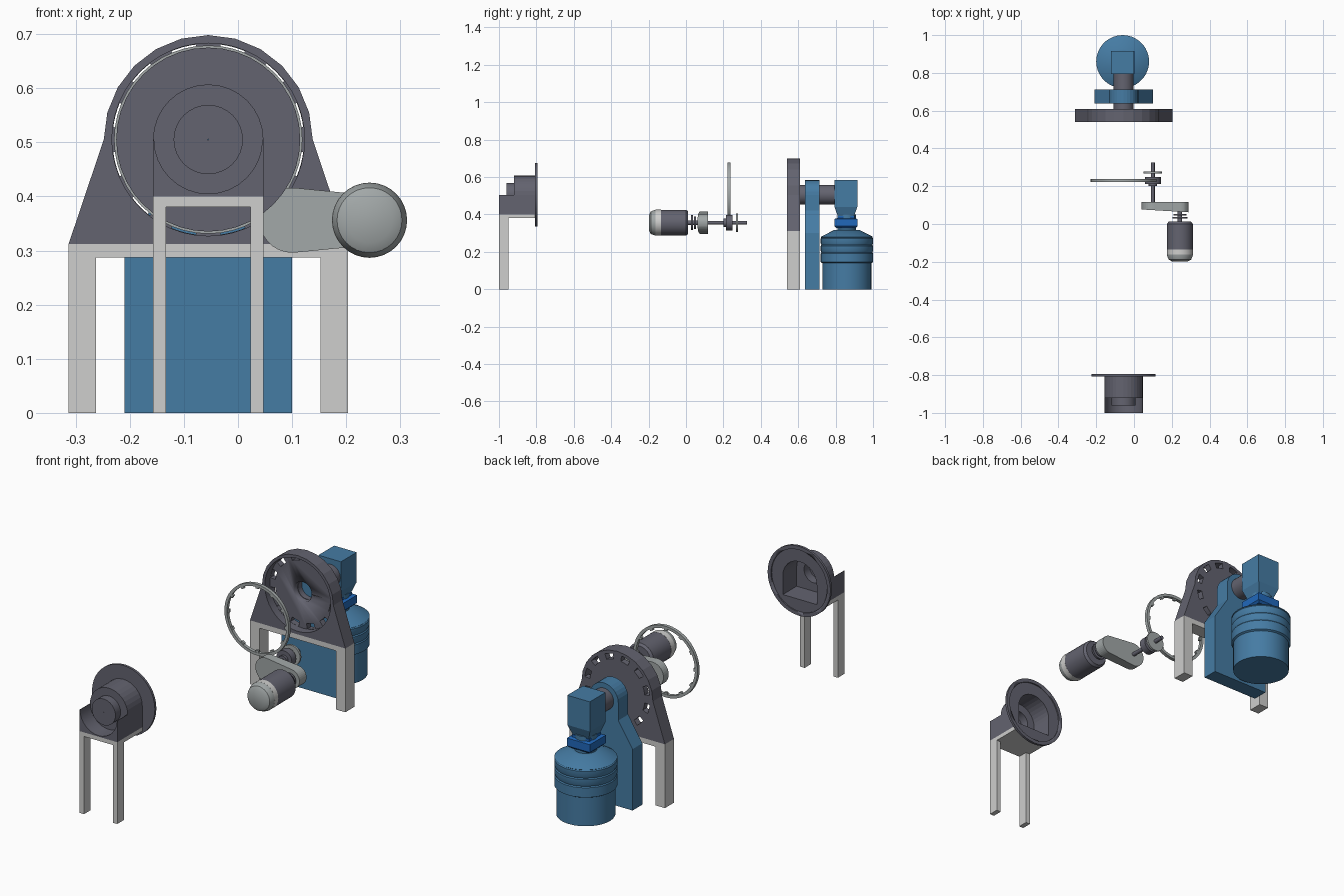
import bpy, bmesh, math
from math import sin, cos, pi, radians

if "Cube" in bpy.data.objects:
    bpy.data.objects.remove(bpy.data.objects["Cube"])


def material(name, rgb):
    m = bpy.data.materials.new(name)
    m.diffuse_color = (*rgb, 1)
    m.use_nodes = True
    m.node_tree.nodes["Principled BSDF"].inputs["Base Color"].default_value = m.diffuse_color
    return m


DARK = material("dark grey", (0.125, 0.125, 0.16))
LIGHT = material("light grey", (0.62, 0.62, 0.61))
STEEL = material("steel grey", (0.36, 0.39, 0.39))
BLUE = material("machine blue", (0.06, 0.20, 0.37))
BRIGHT = material("bright blue", (0.015, 0.14, 0.50))

CX, CZ = -0.055, 0.505      # main horizontal axis
MX, MY = -0.06, 0.86        # vertical motor axis


def finish(name, bm, mat, smooth=False):
    bmesh.ops.recalc_face_normals(bm, faces=bm.faces)
    me = bpy.data.meshes.new(name)
    bm.to_mesh(me)
    bm.free()
    me.materials.append(mat)
    ob = bpy.data.objects.new(name, me)
    bpy.context.collection.objects.link(ob)
    if smooth:
        bpy.ops.object.select_all(action='DESELECT')
        ob.select_set(True)
        bpy.context.view_layer.objects.active = ob
        bpy.ops.object.shade_smooth_by_angle(angle=radians(30))
    return ob


def prism(name, pts, y0, y1, mat):
    """Extrude an (x, z) outline along y; y0 may be a function of x."""
    f = y0 if callable(y0) else (lambda x: y0)
    bm = bmesh.new()
    a = [bm.verts.new((x, f(x), z)) for x, z in pts]
    b = [bm.verts.new((x, y1, z)) for x, z in pts]
    bm.faces.new(a)
    bm.faces.new(b)
    n = len(pts)
    for i in range(n):
        j = (i + 1) % n
        bm.faces.new((a[i], a[j], b[j], b[i]))
    return finish(name, bm, mat)


def box(name, x0, x1, y0, y1, z0, z1, mat):
    return prism(name, [(x0, z0), (x1, z0), (x1, z1), (x0, z1)], y0, y1, mat)


def lathe(name, c, prof, mat, axis='y', n=32, closed=False):
    """Spin (radius, position) points about an axis through c."""
    bm = bmesh.new()
    rings = []
    for r, t in prof:
        ring = []
        for i in range(n):
            u, v = r * cos(2 * pi * i / n), r * sin(2 * pi * i / n)
            p = (c[0] + u, t, c[1] + v) if axis == 'y' else (c[0] + u, c[1] + v, t)
            ring.append(bm.verts.new(p))
        rings.append(ring)
    pairs = list(zip(rings, rings[1:]))
    if closed:
        pairs.append((rings[-1], rings[0]))
    else:
        bm.faces.new(rings[0])
        bm.faces.new(rings[-1])
    for a, b in pairs:
        for i in range(n):
            j = (i + 1) % n
            bm.faces.new((a[i], a[j], b[j], b[i]))
    return finish(name, bm, mat, True)


def cyl(name, c, r, y0, y1, mat, n=32):
    return lathe(name, c, [(r, y0), (r, y1)], mat, n=n)


def tube(name, c, r0, r1, y0, y1, mat, n=32):
    return lathe(name, c, [(r0, y0), (r1, y0), (r1, y1), (r0, y1)], mat, n=n, closed=True)


def arc(cx, cz, r, a0, a1, n):
    return [(cx + r * cos(radians(a0 + (a1 - a0) * i / n)),
             cz + r * sin(radians(a0 + (a1 - a0) * i / n))) for i in range(n + 1)]


def cut(ob, *cutters):
    for c in cutters:
        m = ob.modifiers.new("cut", 'BOOLEAN')
        m.operation, m.solver, m.object = 'DIFFERENCE', 'EXACT', c
        bpy.context.view_layer.objects.active = ob
        bpy.ops.object.modifier_apply(modifier=m.name)
        bpy.data.objects.remove(c)


def sector(r0, r1, mid, width, n=4):
    """Outline of a ring sector about the main axis."""
    return (arc(CX, CZ, r1, mid - width / 2, mid + width / 2, n)
            + arc(CX, CZ, r0, mid + width / 2, mid - width / 2, n))


def arch(r, z0):
    return [(CX - r, z0), (CX + r, z0)] + arc(CX, CZ, r, 0, 180, 16)


# ---- front bearing stand ----
saddle = prism("front_saddle", [(CX - 0.102, 0.40), (CX + 0.102, 0.40),
                                (CX + 0.102, CZ), (CX - 0.102, CZ)], -1.0, -0.918, DARK)
cut(saddle, cyl("saddle_cutter", (CX, CZ), 0.1, -1.1, -0.9, DARK))
body = prism("front_bearing_body", arch(0.102, 0.40), -0.92, -0.803, DARK)
cut(body, prism("pocket_cutter", arch(0.092, 0.412), -0.908, -0.7, DARK),
    cyl("bore_cutter", (CX, CZ), 0.052, -1.0, -0.8, DARK))
lathe("front_bearing_cap", (CX, CZ), [(0.052, -0.918), (0.064, -0.918), (0.064, -0.96),
      (0.001, -0.96), (0.001, -0.95), (0.052, -0.95)], DARK, closed=True)
flange = cyl("front_flange", (CX, CZ), 0.17, -0.807, -0.795, DARK, 40)
cut(flange, cyl("recess_cutter", (CX, CZ), 0.152, -0.801, -0.7, DARK, 40),
    prism("flange_pocket_cutter", arch(0.092, 0.412), -0.9, -0.7, DARK))
box("front_stand_plate", CX - 0.102, CX + 0.102, -1.0, -0.807, 0.38, 0.40, LIGHT)
for side, x in (("left", CX - 0.102), ("right", CX + 0.078)):
    box("front_stand_leg_" + side, x, x + 0.024, -1.0, -0.95, 0, 0.38, LIGHT)

# ---- rear housing: arched plate with a slotted back disc ----
housing = prism("rear_housing", [(-0.313, 0.312), (0.203, 0.312)]
                + arc(CX, CZ, 0.193, 0, 180, 12), 0.54, 0.61, DARK)
cut(housing, cyl("housing_cutter", (CX, CZ), 0.178, 0.5, 0.58, DARK, 48),
    cyl("hub_cutter", (CX, CZ), 0.048, 0.5, 0.7, DARK))
for k in range(12):
    cut(housing, prism("slot_cutter", sector(0.15, 0.177, 15 + 30 * k, 15), 0.5, 0.7, DARK))
box("rear_frame_beam", -0.313, 0.203, 0.54, 0.61, 0.287, 0.312, LIGHT)
for side, x in (("left", -0.313), ("right", 0.152)):
    box("rear_frame_leg_" + side, x, x + 0.051, 0.54, 0.61, 0, 0.287, LIGHT)

# ---- blue column and drive tube ----
prism("drive_column", [(-0.21, 0), (0.10, 0), (0.10, 0.30), (CX + 0.078, 0.42)]
      + arc(CX, CZ, 0.078, 0, 180, 14) + [(CX - 0.078, 0.42), (-0.21, 0.30)],
      0.637, 0.713, BLUE)
tube("drive_tube_front", (CX, CZ), 0.046, 0.053, 0.608, 0.638, DARK)
cyl("drive_tube_rear", (CX, CZ), 0.053, 0.712, 0.80, DARK)

# ---- vertical motor and angle gearbox ----
motor = [(0.131, 0), (0.131, 0.14)]
for z in (0.14, 0.20, 0.24):
    motor += [(0.14, z + 0.005), (0.14, z + (0.052 if z < 0.2 else 0.032)), (0.136, z + 0.037 if z >= 0.2 else 0.197)]
motor += [(0.14, 0.28), (0.066, 0.318), (0.05, 0.318), (0.05, 0.40)]
lathe("vertical_motor", (MX, MY), motor, BLUE, axis='z', n=36)


def square_stack(name, levels, mat):
    """Square column built from (half width, height) levels."""
    bm = bmesh.new()
    loops = [[bm.verts.new((MX + sx * h, MY - 0.005 + sy * h, z))
              for sx, sy in ((-1, -1), (1, -1), (1, 1), (-1, 1))] for h, z in levels]
    bm.faces.new(loops[0])
    bm.faces.new(loops[-1])
    for a, b in zip(loops, loops[1:]):
        for i in range(4):
            j = (i + 1) % 4
            bm.faces.new((a[i], a[j], b[j], b[i]))
    finish(name, bm, mat)


square_stack("gearbox", [(0.043, 0.39), (0.061, 0.44), (0.061, 0.585)], BLUE)
square_stack("gearbox_coupling", [(0.052, 0.328), (0.062, 0.338), (0.062, 0.376),
                                  (0.046, 0.380), (0.046, 0.392)], BRIGHT)

# ---- toothed ring ----
tube("drive_ring", (CX, CZ), 0.160, 0.174, 0.222, 0.238, STEEL, 48)
for k in range(12):
    prism("ring_tab_%d" % (k + 1), sector(0.151, 0.161, 30 * k, 6, 2), 0.224, 0.236, STEEL)

# ---- small side motor, belt case and pinion shaft ----
A, B = (0.243, 0.356), (0.10, 0.356)
lathe("side_motor_body", A, [(0.069, -0.135), (0.069, 0), (0.060, 0.012)], DARK)
lathe("side_motor_end", A, [(0.042, -0.198), (0.060, -0.188), (0.069, -0.165), (0.069, -0.135)], STEEL)
tube("side_motor_band", A, 0.06, 0.0695, -0.162, -0.135, LIGHT)
cyl("side_motor_shaft", A, 0.012, 0.01, 0.08, DARK, 16)
for k, y in enumerate((0.028, 0.044)):
    cyl("coupling_disc_%d" % (k + 1), A, 0.04 - 0.006 * k, y, y + 0.009, DARK, 24)
prism("belt_case", arc(*A, 0.046, -84, 84, 16) + arc(*B, 0.06, 84, 276, 18),
      lambda x: 0.077 - 0.06 * (x - 0.04), 0.117, STEEL)
cyl("pinion_shaft", B, 0.010, 0.115, 0.325, DARK, 16)
cyl("pinion", B, 0.042, 0.213, 0.248, DARK, 24)
cyl("pinion_hub", B, 0.022, 0.20, 0.213, DARK, 16)
cyl("pinion_disc", B, 0.049, 0.267, 0.277, STEEL, 24)
